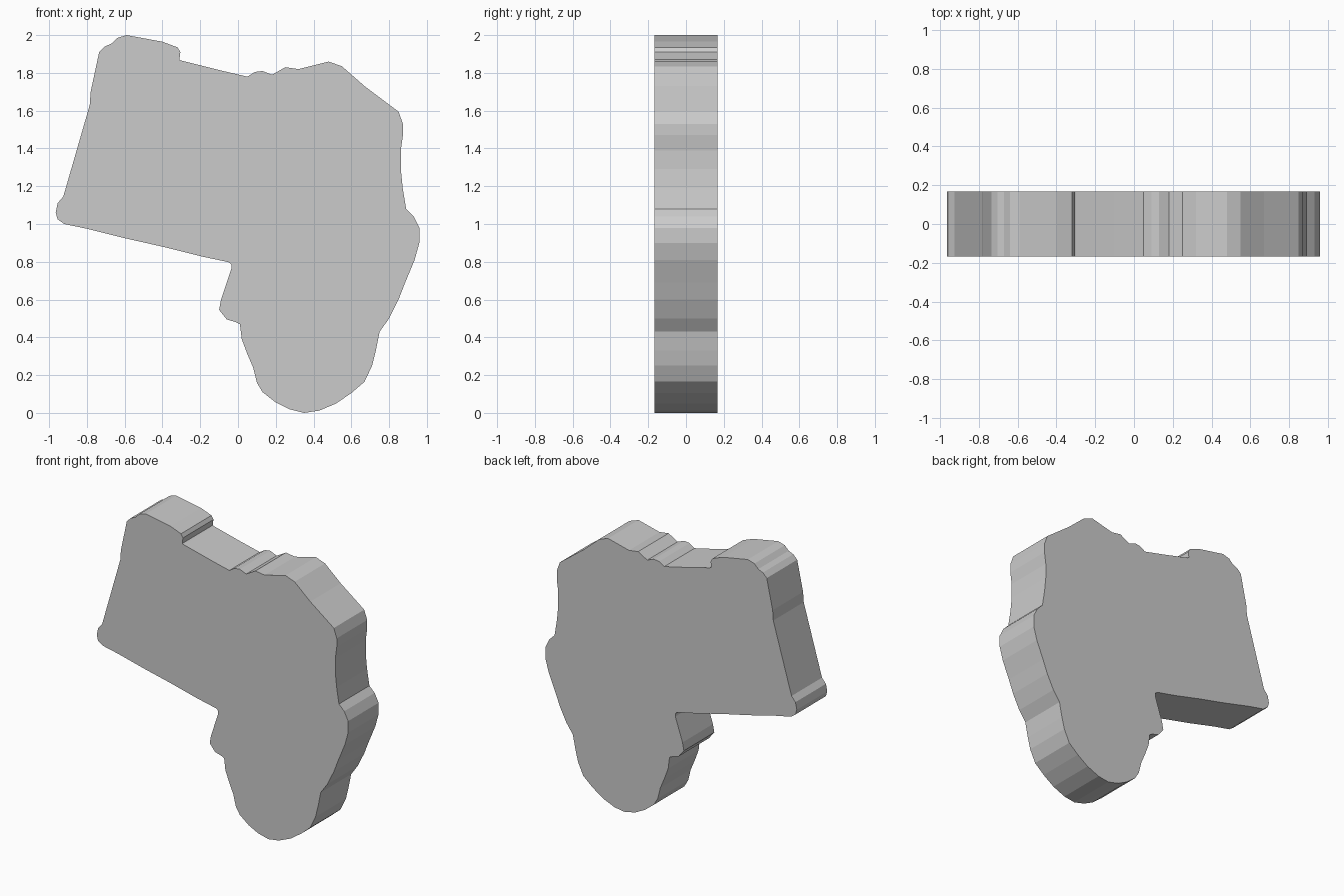
import bpy, bmesh

DEPTH = 0.333

# Outline of the slab seen from the front (x, z), clockwise from the top left peak
top_edge = [(-0.59, 2.0), (-0.40, 1.965), (-0.32, 1.935), (-0.305, 1.91), (-0.31, 1.87),
            (-0.30, 1.865), (-0.10, 1.815), (0.05, 1.78), (0.09, 1.805), (0.13, 1.81),
            (0.18, 1.79), (0.25, 1.83), (0.32, 1.82), (0.48, 1.86), (0.55, 1.835)]
right_edge = [(0.67, 1.73), (0.85, 1.595), (0.873, 1.53), (0.873, 1.47), (0.862, 1.39),
              (0.862, 1.29), (0.872, 1.19), (0.89, 1.08), (0.93, 1.04), (0.96, 0.98),
              (0.96, 0.90), (0.935, 0.81), (0.885, 0.69), (0.85, 0.60), (0.80, 0.50),
              (0.75, 0.43), (0.73, 0.33), (0.71, 0.25), (0.67, 0.165)]
bottom_edge = [(0.60, 0.105), (0.52, 0.05), (0.43, 0.012), (0.35, 0.0), (0.27, 0.02),
               (0.20, 0.055), (0.13, 0.11), (0.10, 0.16), (0.08, 0.24), (0.05, 0.31),
               (0.02, 0.39), (0.01, 0.47), (-0.01, 0.48), (-0.06, 0.495), (-0.10, 0.545),
               (-0.09, 0.60), (-0.035, 0.765), (-0.035, 0.785), (-0.05, 0.798)]
left_edge = [(-0.20, 0.83), (-0.40, 0.88), (-0.60, 0.925), (-0.80, 0.975), (-0.92, 1.0),
             (-0.955, 1.025), (-0.965, 1.06), (-0.955, 1.11), (-0.925, 1.145),
             (-0.785, 1.63), (-0.78, 1.70), (-0.735, 1.91), (-0.705, 1.94),
             (-0.67, 1.955), (-0.64, 1.985)]
outline = top_edge + right_edge + bottom_edge + left_edge

# Extrude the outline front to back into a solid slab
bm = bmesh.new()
face = bm.faces.new([bm.verts.new((x, -DEPTH / 2, z)) for x, z in outline])
extruded = bmesh.ops.extrude_face_region(bm, geom=[face], use_keep_orig=True)
back = [v for v in extruded["geom"] if isinstance(v, bmesh.types.BMVert)]
bmesh.ops.translate(bm, verts=back, vec=(0, DEPTH, 0))
bmesh.ops.recalc_face_normals(bm, faces=bm.faces)

mesh = bpy.data.meshes.new("continent_slab")
bm.to_mesh(mesh)
bm.free()
bpy.context.collection.objects.link(bpy.data.objects.new("continent_slab", mesh))
